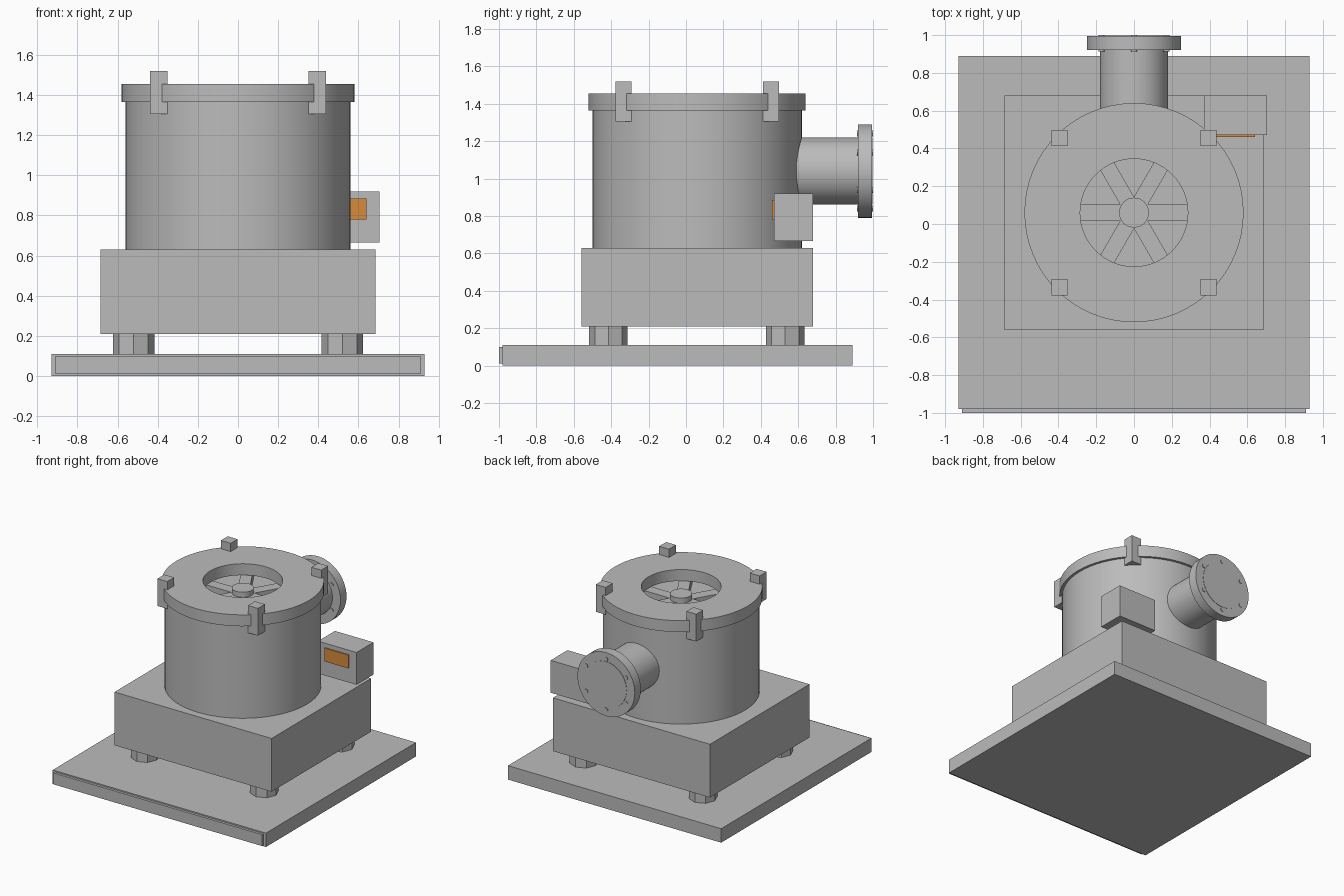
import bpy, math
from mathutils import Vector

cube = bpy.data.objects.get("Cube")
if cube:
    bpy.data.objects.remove(cube, do_unlink=True)

CY = 0.06      # y of the drum axis
PIPE_Z = 1.04  # height of the outlet axis


def material(name, rgb):
    m = bpy.data.materials.new(name)
    m.use_nodes = True
    m.diffuse_color = (*rgb, 1)
    m.node_tree.nodes["Principled BSDF"].inputs["Base Color"].default_value = (*rgb, 1)
    return m


GREY = material("machine grey", (0.5, 0.5, 0.5))
ORANGE = material("panel orange", (0.68, 0.26, 0.045))


def finish(name, mat):
    ob = bpy.context.object
    ob.name = name
    ob.data.materials.clear()
    ob.data.materials.append(mat)
    return ob


def box(name, low, high, mat=GREY, angle=0.0):
    low, high = Vector(low), Vector(high)
    bpy.ops.mesh.primitive_cube_add(size=1, location=(low + high) / 2,
                                    rotation=(0, 0, angle))
    bpy.context.object.scale = high - low
    return finish(name, mat)


def rod(name, radius, start, end, sides=48, smooth=True):
    start, end = Vector(start), Vector(end)
    axis = end - start
    bpy.ops.mesh.primitive_cylinder_add(
        vertices=sides, radius=radius, depth=axis.length,
        location=(start + end) / 2, rotation=axis.to_track_quat('Z', 'Y').to_euler())
    if smooth:
        bpy.ops.object.shade_smooth_by_angle(angle=math.radians(30))
    return finish(name, GREY)


def lathe(name, profile, sides=64):
    """Closed ring swept around the drum axis from (radius, height) points."""
    n = len(profile)
    verts = [(r * math.cos(a), CY + r * math.sin(a), z)
             for a in (2 * math.pi * i / sides for i in range(sides))
             for r, z in profile]
    faces = [(i * n + j, (i + 1) % sides * n + j,
              (i + 1) % sides * n + (j + 1) % n, i * n + (j + 1) % n)
             for i in range(sides) for j in range(n)]
    mesh = bpy.data.meshes.new(name)
    mesh.from_pydata(verts, [], faces)
    ob = bpy.data.objects.new(name, mesh)
    bpy.context.collection.objects.link(ob)
    bpy.ops.object.select_all(action='DESELECT')
    ob.select_set(True)
    bpy.context.view_layer.objects.active = ob
    bpy.ops.object.shade_smooth_by_angle(angle=math.radians(30))
    return finish(name, GREY)


# Base slab with front trim, and the motor housing
box("base_slab", (-0.93, -0.98, 0), (0.93, 0.89, 0.11))
box("base_front_trim", (-0.91, -1.0, 0.01), (0.91, -0.98, 0.1))
box("housing", (-0.685, -0.56, 0.21), (0.685, 0.68, 0.63))

# Isolating feet
for x in (-0.52, 0.52):
    for y in (-0.415, 0.53):
        rod("foot", 0.103, (x, y, 0.11), (x, y, 0.21), sides=8, smooth=False)

# Drum, its inner floor and the open lid
lathe("drum_wall", [(0.56, 0.63), (0.56, 1.37), (0.52, 1.37), (0.52, 0.63)])
rod("drum_floor", 0.525, (0, CY, 1.24), (0, CY, 1.29))
lathe("lid", [(0.58, 1.365), (0.58, 1.455), (0.285, 1.455), (0.285, 1.365)])

# Hub and six vanes under the lid opening
rod("hub", 0.08, (0, CY, 1.28), (0, CY, 1.4), sides=16)
for i in range(6):
    a = i * math.pi / 3
    c = Vector((0.25 * math.cos(a), CY + 0.25 * math.sin(a), 1.32))
    half = Vector((0.19, 0.042, 0.04))
    box("vane", c - half, c + half, angle=a)

# Lid clamps
for x in (-0.395, 0.395):
    for y in (CY - 0.395, CY + 0.395):
        box("lid_clamp", (x - 0.043, y - 0.043, 1.305), (x + 0.043, y + 0.043, 1.52))

# Outlet pipe, flange and bolts
rod("outlet_pipe", 0.18, (0, 0.5, PIPE_Z), (0, 0.998, PIPE_Z))
rod("outlet_flange", 0.25, (0, 0.92, PIPE_Z), (0, 0.995, PIPE_Z))
for i in range(6):
    a = i * math.pi / 3
    x, z = 0.2 * math.sin(a), PIPE_Z + 0.2 * math.cos(a)
    rod("flange_bolt", 0.016, (x, 0.913, z), (x, 1.0, z), sides=12)

# Control box with coloured panel
box("control_box", (0.37, 0.47, 0.665), (0.705, 0.68, 0.92))
box("control_panel", (0.43, 0.461, 0.78), (0.64, 0.47, 0.885), ORANGE)
